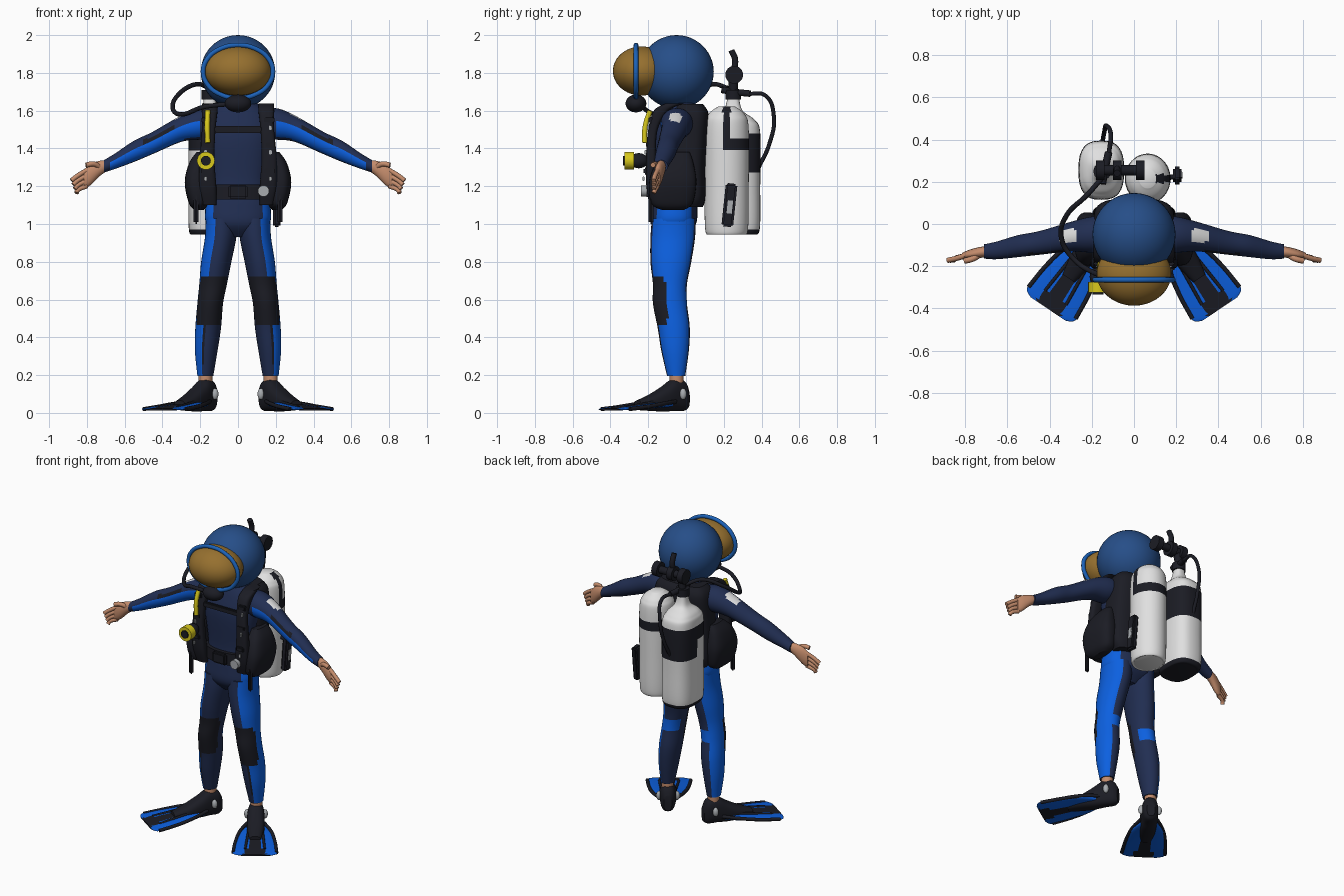
import bpy, bmesh
from math import sin, cos, pi, radians, copysign
from mathutils import Matrix, Vector

if "Cube" in bpy.data.objects:
    bpy.data.objects.remove(bpy.data.objects["Cube"])
made = []


def mat(name, hexcode):
    srgb = [int(hexcode[i:i + 2], 16) / 255 for i in (0, 2, 4)]
    col = [c / 12.92 if c <= 0.04045 else ((c + 0.055) / 1.055) ** 2.4 for c in srgb] + [1]
    m = bpy.data.materials.new(name)
    m.use_nodes = True
    m.diffuse_color = col
    m.node_tree.nodes["Principled BSDF"].inputs["Base Color"].default_value = col
    return m


BLACK, NAVY, BLUE = mat("rubber black", "1B1C24"), mat("suit navy", "212E52"), mat("bright blue", "0C60E0")
HELMET, AMBER, WHITE = mat("helmet blue", "264E88"), mat("amber glass", "96702F"), mat("tank white", "E0E0E0")
SKIN, YELLOW, GREY = mat("skin", "C48C6C"), mat("yellow", "D8C81C"), mat("metal grey", "A8ACB0")
RING = mat("rim blue", "1C62B8")


def finish(name, bm, mats, rule=None, mtx=None):
    bmesh.ops.recalc_face_normals(bm, faces=bm.faces)
    bm.normal_update()
    for f in bm.faces:
        f.smooth = True
        if rule:
            f.material_index = mats.index(rule(f.calc_center_median(), f.normal))
    me = bpy.data.meshes.new(name)
    bm.to_mesh(me)
    bm.free()
    for m in mats:
        me.materials.append(m)
    if mtx:
        me.transform(mtx)
    ob = bpy.data.objects.new(name, me)
    bpy.context.collection.objects.link(ob)
    made.append(ob)
    return ob


def pair(ob):
    """Mirror a part to the other side."""
    cp = ob.copy()
    cp.data = ob.data.copy()
    cp.data.transform(Matrix.Diagonal((-1, 1, 1, 1)))
    cp.data.flip_normals()
    ob.name, cp.name = "left_" + ob.name, "right_" + cp.name.split(".")[0]
    bpy.context.collection.objects.link(cp)
    made.append(cp)


def resample(rows, k):
    out = []
    for i in range(len(rows) - 1):
        p = [rows[max(0, min(len(rows) - 1, j))] for j in range(i - 1, i + 3)]
        for t in (j / k for j in range(k)):
            out.append([b + t / 2 * (c - a + t * (2 * a - 5 * b + 4 * c - d + t * (3 * (b - c) + d - a)))
                        for a, b, c, d in zip(*p)])
    return out + [list(rows[-1])]


def loft(name, rows, mats, rule=None, axis="z", n=32, power=2, k=6, mtx=None):
    """Rows are x, y, z and two half widths across the axis."""
    bm = bmesh.new()
    rings = []
    for x, y, z, a, b in resample(rows, k):
        ring = []
        for i in range(n):
            c, s = cos(2 * pi * i / n), sin(2 * pi * i / n)
            u, v = a * copysign(abs(c) ** (2 / power), c), b * copysign(abs(s) ** (2 / power), s)
            ring.append(bm.verts.new((x + u, y + v, z) if axis == "z" else (x, y + u, z + v)))
        rings.append(ring)
    for r, q in zip(rings, rings[1:]):
        for i in range(n):
            bm.faces.new((r[i], r[(i + 1) % n], q[(i + 1) % n], q[i]))
    bm.faces.new(rings[0])
    bm.faces.new(rings[-1])
    return finish(name, bm, mats, rule, mtx)


def ball(name, c, r, m):
    bm = bmesh.new()
    bmesh.ops.create_uvsphere(bm, u_segments=40, v_segments=24, radius=1,
                              matrix=Matrix.Translation(c) @ Matrix.Diagonal((*r, 1)))
    return finish(name, bm, [m])


def box(name, c, size, m, tilt=0, bevel=0.01):
    bm = bmesh.new()
    bmesh.ops.create_cube(bm, size=1, matrix=Matrix.Translation(c) @ Matrix.Rotation(radians(tilt), 4, "X")
                          @ Matrix.Diagonal((*size, 1)))
    bmesh.ops.bevel(bm, geom=bm.edges[:], offset=bevel, segments=2, affect="EDGES")
    return finish(name, bm, [m])


def disc(name, c, r, depth, m, axis="Y"):
    bm = bmesh.new()
    turn = Matrix.Rotation(pi / 2, 4, "X" if axis == "Y" else "Y") if axis != "Z" else Matrix()
    bmesh.ops.create_cone(bm, cap_ends=True, segments=24, radius1=r, radius2=r, depth=depth,
                          matrix=Matrix.Translation(c) @ turn)
    return finish(name, bm, [m])


def tube(name, pts, r, m, closed=False):
    cu = bpy.data.curves.new(name, "CURVE")
    cu.dimensions, cu.bevel_depth, cu.bevel_resolution, cu.use_fill_caps = "3D", r, 3, True
    sp = cu.splines.new("BEZIER")
    sp.bezier_points.add(len(pts) - 1)
    for b, p in zip(sp.bezier_points, pts):
        b.co, b.handle_left_type, b.handle_right_type = p, "AUTO", "AUTO"
    sp.use_cyclic_u, sp.resolution_u = closed, 8
    cu.materials.append(m)
    tmp = bpy.data.objects.new(name + "_path", cu)
    bpy.context.collection.objects.link(tmp)
    me = bpy.data.meshes.new_from_object(tmp.evaluated_get(bpy.context.evaluated_depsgraph_get()))
    bpy.data.objects.remove(tmp)
    ob = bpy.data.objects.new(name, me)
    bpy.context.collection.objects.link(ob)
    made.append(ob)
    return ob


# Helmet, visor, rim and mouthpiece
ball("helmet", (0, -0.05, 1.805), (0.197, 0.197, 0.195), HELMET)
ball("visor", (0, -0.235, 1.81), (0.177, 0.152, 0.13), AMBER)
tube("visor_rim", [(0.185 * cos(i * pi / 6), -0.265, 1.807 + 0.14 * sin(i * pi / 6)) for i in range(12)],
     0.013, RING, True)
ball("mouthpiece", (0, -0.265, 1.638), (0.07, 0.055, 0.047), BLACK)

# Torso and limbs
loft("torso", [(0, -0.07, 0.93, 0.06, 0.06), (0, -0.065, 1.0, 0.165, 0.118), (0, -0.06, 1.1, 0.172, 0.12),
               (0, -0.05, 1.22, 0.16, 0.115), (0, -0.05, 1.45, 0.185, 0.125), (0, -0.04, 1.57, 0.17, 0.11),
               (0, -0.04, 1.65, 0.09, 0.08)], [NAVY, BLUE],
     lambda c, n: BLUE if c.z < 1.1 and abs(n.x) > 0.5 else NAVY, power=2.4)


def leg_rule(c, n):
    if 0.47 < c.z < 0.72 and n.y < -0.15 - 9 * (c.z - 0.6) ** 2:
        return BLACK
    if n.x > 0.47 or (0.57 < c.z < 0.64 and n.y > 0.3):
        return BLUE
    return BLACK if c.z < 0.47 and n.x > 0.33 and n.y < 0 else NAVY


pair(loft("leg", [(0.088, -0.065, 1.03, 0.083, 0.115), (0.092, -0.07, 0.93, 0.083, 0.118),
                  (0.115, -0.08, 0.8, 0.08, 0.108), (0.132, -0.085, 0.68, 0.073, 0.09),
                  (0.147, -0.085, 0.58, 0.068, 0.09), (0.158, -0.065, 0.45, 0.068, 0.085),
                  (0.168, -0.058, 0.33, 0.06, 0.073), (0.173, -0.052, 0.195, 0.042, 0.048)],
          [NAVY, BLUE, BLACK], leg_rule, k=8))
pair(disc("ankle", (0.173, -0.05, 0.185), 0.037, 0.06, SKIN, "Z"))


def arm_rule(c, n):
    if n.z > 0 and ((c.x - 0.31) / 0.045) ** 2 + ((c.y + 0.055) / 0.034) ** 2 < 1:
        return WHITE
    if 0.2 < c.x < 0.68 and -0.85 < n.z < 0.12 and n.y < -0.3:
        return BLUE
    return BLACK if 0.34 < c.x < 0.5 and n.y < -0.3 and n.z < 0.6 else NAVY


pair(loft("arm", [(0.1, -0.045, 1.53, 0.08, 0.07), (0.2, -0.05, 1.53, 0.085, 0.083), (0.3, -0.06, 1.505, 0.07, 0.07),
                  (0.45, -0.09, 1.43, 0.056, 0.059), (0.55, -0.105, 1.385, 0.052, 0.056),
                  (0.65, -0.125, 1.333, 0.042, 0.041), (0.71, -0.13, 1.305, 0.034, 0.033)],
          [NAVY, BLUE, BLACK, WHITE], arm_rule, axis="x", k=8))
pair(loft("palm", [(0.69, -0.13, 1.31, 0.024, 0.027), (0.73, -0.135, 1.295, 0.026, 0.04),
                   (0.78, -0.145, 1.262, 0.023, 0.056), (0.815, -0.152, 1.238, 0.015, 0.048)], [SKIN], axis="x", n=20))
for i in range(4):
    pair(tube("finger", [(0.8, -0.15, 1.285 - 0.028 * i), (0.85, -0.165, 1.255 - 0.026 * i),
                         (0.882 - 0.009 * i, -0.172, 1.23 - 0.022 * i)], 0.0125, SKIN))
pair(tube("thumb", [(0.73, -0.145, 1.3), (0.765, -0.165, 1.318), (0.805, -0.175, 1.312)], 0.014, SKIN))

# Fins: boot, blade and side rails, turned outwards
aim = Matrix.Translation((0.17, -0.05, 0)) @ Matrix.Rotation(radians(-56), 4, "Z")


def blade_rule(c, n):
    if abs(c.y) > 0.105 + 0.03 * (c.x - 0.2) / 0.2:
        return BLACK
    return BLACK if c.x > 0.22 and abs(c.y) < 0.3 * (c.x - 0.19) else BLUE


pair(loft("boot", [(-0.068, 0, 0.075, 0.025, 0.05), (-0.04, 0, 0.09, 0.045, 0.08), (0.02, 0, 0.095, 0.052, 0.085),
                   (0.08, 0, 0.075, 0.055, 0.068), (0.16, 0, 0.055, 0.052, 0.045), (0.25, 0, 0.04, 0.035, 0.025)],
          [BLACK], axis="x", power=2.6, mtx=aim))
pair(loft("fin_blade", [(0.06, 0, 0.045, 0.055, 0.015), (0.14, 0, 0.042, 0.098, 0.015), (0.23, 0, 0.035, 0.118, 0.012),
                        (0.33, 0, 0.026, 0.135, 0.01), (0.4, 0, 0.02, 0.137, 0.007), (0.425, 0, 0.018, 0.1, 0.005)],
          [BLUE, BLACK], blade_rule, axis="x", power=2.5, mtx=aim))
for s in (1, -1):
    pair(tube("fin_rail", [aim @ Vector(p) for p in ((0.04, 0.05 * s, 0.06), (0.14, 0.095 * s, 0.05),
                                                     (0.25, 0.12 * s, 0.035), (0.39, 0.134 * s, 0.02))], 0.011, BLACK))
    pair(ball("fin_buckle", aim @ Vector((-0.005, 0.055 * s, 0.1)), (0.018, 0.018, 0.03), GREY))
    pair(tube("fin_rib", [aim @ Vector((0.12, 0.04 * s, 0.065)), aim @ Vector((0.36, 0.06 * s, 0.03))], 0.008, BLACK))

# Buoyancy vest
loft("vest_back", [(0, 0.03, 1.09, 0.17, 0.06), (0, 0.02, 1.15, 0.2, 0.085), (0, 0.01, 1.3, 0.2, 0.095),
                   (0, 0.01, 1.45, 0.195, 0.105), (0, 0.02, 1.58, 0.185, 0.1), (0, 0.02, 1.635, 0.15, 0.07)],
     [BLACK], power=3.2)
loft("belt", [(0, -0.05, z, 0.178, 0.14) for z in (1.13, 1.21)], [BLACK], power=2.4)
pair(loft("vest_front_strap", [(0.15, -0.165, 1.1, 0.035, 0.02), (0.16, -0.18, 1.2, 0.045, 0.03),
                               (0.165, -0.185, 1.35, 0.04, 0.027), (0.155, -0.175, 1.5, 0.036, 0.025),
                               (0.15, -0.13, 1.6, 0.042, 0.04), (0.15, -0.06, 1.638, 0.04, 0.05)], [BLACK], power=3))
pair(loft("vest_pocket", [(0.205, -0.07, 1.075, 0.025, 0.06), (0.21, -0.075, 1.11, 0.05, 0.11),
                          (0.22, -0.07, 1.22, 0.062, 0.125), (0.21, -0.06, 1.32, 0.05, 0.1),
                          (0.19, -0.04, 1.38, 0.03, 0.06)], [BLACK], power=2.8))
box("chest_strap", (0, -0.182, 1.5), (0.29, 0.02, 0.035), BLACK, bevel=0.006)
box("belt_buckle", (0, -0.195, 1.17), (0.1, 0.03, 0.075), BLACK)
pair(box("hanging_strap", (0.222, -0.185, 1.08), (0.028, 0.025, 0.16), BLACK))
for z in (1.28, 1.42, 1.55):
    pair(box("strap_clip", (0.165, -0.212 + 0.1 * max(0, z - 1.3), z), (0.055, 0.025, 0.035), BLACK, bevel=0.007))
    pair(box("clip_ring", (0.172, -0.225 + 0.1 * max(0, z - 1.3), z - 0.04), (0.014, 0.012, 0.025), GREY, bevel=0.003))
disc("dial", (0.135, -0.222, 1.175), 0.03, 0.03, GREY)
tube("spare_hose", [(-0.16, -0.19, 1.6), (-0.163, -0.215, 1.52), (-0.16, -0.22, 1.43)], 0.014, YELLOW)
disc("spare_regulator", (-0.17, -0.3, 1.335), 0.047, 0.05, YELLOW)
disc("spare_regulator_grille", (-0.17, -0.329, 1.335), 0.026, 0.008, BLACK)
ball("spare_regulator_body", (-0.17, -0.25, 1.335), (0.04, 0.05, 0.04), BLACK)


# Tanks
def wide_rule(c, n):
    return BLACK if 1.28 < c.z < 1.47 and (c.y > 0.25 or c.z > 1.38) or c.z < 0.965 else WHITE


def round_rule(c, n):
    band = 1.39 < c.z < 1.445 and c.y > 0.2
    return BLACK if band or (c.z > 1.39 and c.x > 0.1 and 0.195 < c.y < 0.235) else WHITE


loft("wide_tank", [(-0.155, 0.255, 0.945, 0.08, 0.1), (-0.155, 0.255, 0.97, 0.105, 0.135),
                   (-0.155, 0.255, 1.2, 0.107, 0.138), (-0.155, 0.255, 1.48, 0.107, 0.138),
                   (-0.155, 0.255, 1.55, 0.09, 0.11), (-0.15, 0.25, 1.6, 0.045, 0.05),
                   (-0.15, 0.25, 1.67, 0.03, 0.03)], [WHITE, BLACK], wide_rule, power=2.7, k=8)
loft("round_tank", [(0.065, 0.215, 0.945, 0.085, 0.09), (0.065, 0.215, 0.97, 0.103, 0.113),
                    (0.065, 0.215, 1.2, 0.107, 0.117), (0.065, 0.215, 1.5, 0.107, 0.117),
                    (0.065, 0.215, 1.58, 0.088, 0.097), (0.065, 0.215, 1.622, 0.04, 0.045)],
     [WHITE, BLACK], round_rule, k=10, n=40)
box("gauge_console", (0.205, 0.23, 1.1), (0.04, 0.062, 0.23), BLACK, tilt=-6)
box("gauge_face", (0.225, 0.232, 1.09), (0.008, 0.028, 0.07), GREY, tilt=-6, bevel=0.002)
tube("gauge_strap", [(0.16, 0.22, 1.2), (0.2, 0.225, 1.19)], 0.012, BLACK)

# Valve and hoses
disc("valve_collar", (-0.15, 0.25, 1.685), 0.042, 0.05, BLACK, "Z")
tube("valve_post", [(-0.15, 0.25, 1.68), (-0.14, 0.25, 1.8)], 0.025, BLACK)
disc("valve_bar", (-0.06, 0.255, 1.79), 0.024, 0.22, BLACK, "X")
for x in (-0.16, -0.08, 0.03):
    disc("valve_knob", (x, 0.255, 1.79), 0.047, 0.04, BLACK, "X")
tube("valve_lever", [(-0.08, 0.25, 1.8), (-0.08, 0.26, 1.87), (-0.08, 0.24, 1.92)], 0.017, BLACK)
tube("valve_cross_pipe", [(-0.15, 0.19, 1.71), (-0.14, 0.25, 1.7), (-0.12, 0.34, 1.69)], 0.018, BLACK)
tube("tank_hose", [(-0.12, 0.33, 1.69), (-0.11, 0.42, 1.68), (-0.13, 0.465, 1.57), (-0.14, 0.44, 1.42),
                   (-0.15, 0.385, 1.3)], 0.011, BLACK)
tube("breathing_hose", [(-0.15, 0.22, 1.72), (-0.22, 0.14, 1.74), (-0.32, 0.04, 1.68), (-0.345, -0.06, 1.61),
                        (-0.3, -0.15, 1.58), (-0.18, -0.235, 1.62), (-0.05, -0.265, 1.635)], 0.012, BLACK)

# Smooth shading with crisp edges
for ob in bpy.context.view_layer.objects:
    ob.select_set(ob in made)
bpy.context.view_layer.objects.active = made[0]
bpy.ops.object.shade_smooth_by_angle(angle=radians(40))
